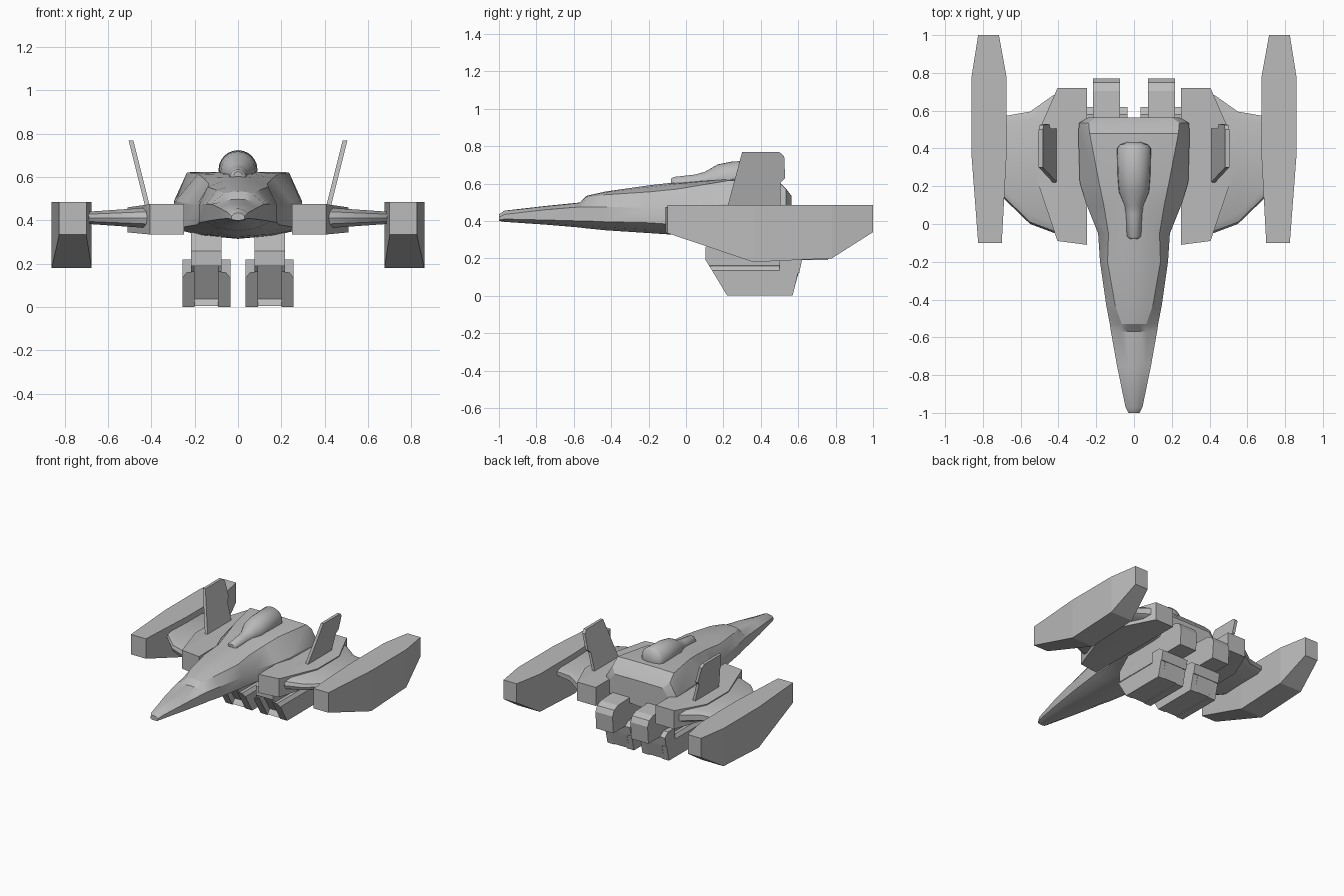
import bpy, bmesh, math

cube = bpy.data.objects.get("Cube")
if cube:
    bpy.data.objects.remove(cube, do_unlink=True)

grey = bpy.data.materials.new("hull_grey")
grey.use_nodes = True
colour = (0.5, 0.5, 0.5, 1)
grey.diffuse_color = colour
grey.node_tree.nodes["Principled BSDF"].inputs["Base Color"].default_value = colour


def loft(name, rings, mirror=False, smooth=None, inset=None):
    """Skin a list of equal-length point rings and cap both ends."""
    bm = bmesh.new()
    rows = [[bm.verts.new(p) for p in ring] for ring in rings]
    n = len(rows[0])
    for a, b in zip(rows, rows[1:]):
        for i in range(n):
            j = (i + 1) % n
            bm.faces.new((a[i], a[j], b[j], b[i]))
    bm.faces.new(rows[0])
    bm.faces.new(rows[-1])
    bmesh.ops.recalc_face_normals(bm, faces=bm.faces)
    if inset:
        bm.normal_update()
        faces = [f for f in bm.faces if inset(f)]
        bmesh.ops.inset_region(bm, faces=faces, thickness=0.02, depth=-0.04)
    mesh = bpy.data.meshes.new(name)
    bm.to_mesh(mesh)
    bm.free()
    mesh.materials.append(grey)
    ob = bpy.data.objects.new(name, mesh)
    bpy.context.collection.objects.link(ob)
    if mirror:
        ob.modifiers.new("Mirror", 'MIRROR')
    if smooth:
        bpy.ops.object.select_all(action='DESELECT')
        ob.select_set(True)
        bpy.context.view_layer.objects.active = ob
        bpy.ops.object.shade_smooth_by_angle(angle=math.radians(smooth))
    return ob


def slab(name, profile, x0, x1, **kw):
    """Extrude a (y, z) profile along x."""
    return loft(name, [[(x, y, z) for y, z in profile] for x in (x0, x1)], **kw)


# Fuselage: y, half width, deck half width, then heights from keel to spine
def hull_ring(y, w, d, keel, low, mid, edge, top):
    half = [(w, low), (w, mid), (d, edge), (d * .5, (edge + 3 * top) / 4)]
    chine = (w * .6, keel + (low - keel) * .35)
    right = [chine] + half
    pts = [(0, keel)] + right + [(0, top)] + [(-x, z) for x, z in reversed(right)]
    return [(x, y, z) for x, z in pts]


stations = [
    (-1, .03, .02, .4, .405, .42, .43, .435),
    (-.97, .045, .03, .395, .41, .435, .445, .455),
    (-.75, .09, .06, .38, .405, .46, .47, .48),
    (-.57, .122, .07, .365, .4, .475, .488, .498),
    (-.53, .128, .065, .36, .4, .475, .525, .535),
    (-.43, .147, .1, .35, .395, .475, .54, .557),
    (-.2, .18, .14, .335, .39, .47, .555, .59),
    (-.05, .19, .135, .325, .38, .47, .57, .607),
    (.1, .25, .16, .317, .37, .48, .595, .618),
    (.22, .287, .185, .315, .36, .49, .615, .625),
    (.48, .295, .235, .32, .36, .49, .622, .625),
    (.535, .29, .24, .325, .365, .49, .57, .572),
    (.565, .24, .2, .34, .375, .48, .53, .532),
]
loft("fuselage", [hull_ring(*s) for s in stations], smooth=28)

# Dorsal canopy: y, radius, centre height
canopy = [(-.08, .02, .605), (-.065, .038, .597), (.05, .043, .605), (.1, .05, .612),
          (.17, .08, .622), (.25, .086, .632), (.4, .09, .634), (.42, .075, .634),
          (.435, .03, .634)]
loft("canopy", [[(r * math.cos(i * math.tau / 24), y, c + r * math.sin(i * math.tau / 24))
                 for i in range(24)] for y, r, c in canopy], smooth=40)


# Wing root pods
def box_ring_x(x, y0, y1, z0, z1):
    return [(x, y0, z0), (x, y1, z0), (x, y1, z1), (x, y0, z1)]


loft("wing_root_pod", [box_ring_x(.25, -.11, .72, .335, .475),
                       box_ring_x(.405, -.09, .72, .335, .475),
                       box_ring_x(.51, .22, .48, .345, .46)], mirror=True)


# Wings with a rounded leading edge
def wing_ring(x, lead, trail, h):
    c = .412
    upper = [(lead + .01, h * .6), (lead + .05, h), (trail - .04, h), (trail, h * .5)]
    pts = [(lead, 0)] + upper + [(y, -z) for y, z in reversed(upper)]
    return [(x, y, c + z) for y, z in pts]


loft("wing", [wing_ring(.38, -.06, .7, .05), wing_ring(.43, -.045, .68, .046),
              wing_ring(.55, 0, .595, .038), wing_ring(.695, .14, .57, .028)],
     mirror=True, smooth=35)


# Outer nacelles
def box_ring_y(y, x0, x1, z0, z1=.485):
    return [(x0, y, z0), (x1, y, z0), (x1, y, z1), (x0, y, z1)]


loft("outer_nacelle", [box_ring_y(-.1, .7, .825, .335), box_ring_y(.36, .675, .86, .18),
                       box_ring_y(.78, .675, .86, .2), box_ring_y(1, .715, .825, .34)],
     mirror=True)

# Canted tail fins
fin = [(.22, .47), (.3, .768), (.5, .768), (.525, .745), (.53, .63), (.505, .605), (.505, .47)]
loft("tail_fin", [[(x + (z - .47) * .25, y, z) for y, z in fin] for x in (.408, .43)],
     mirror=True)

# Under-hull engine legs with a recessed intake facing forward and down
leg = [(.105, .26), (.105, .19), (.22, .005), (.57, .005), (.62, .19), (.76, .19),
       (.77, .32), (.75, .36), (.705, .38), (.5, .39), (.2, .35)]
slab("engine_leg", leg, .075, .218, mirror=True,
     inset=lambda f: f.normal.y < -.5 and f.normal.z < -.3)


# Wide feet clasping the legs
def foot_ring(x, top):
    return [(x, .22 - top * .6, top), (x, .22, 0), (x, .57, 0), (x, .575 + top * .2, top)]


for name, inner, outer in (("foot_outer", .2, .257), ("foot_inner", .093, .035)):
    loft(name, [foot_ring(inner, .165), foot_ring((inner + 2 * outer) / 3, .16),
                foot_ring(outer, .135)], mirror=True)
slab("foot_rear_block", [(.5, .13), (.605, .12), (.62, .19), (.58, .22), (.5, .22)],
     .035, .257, mirror=True)
